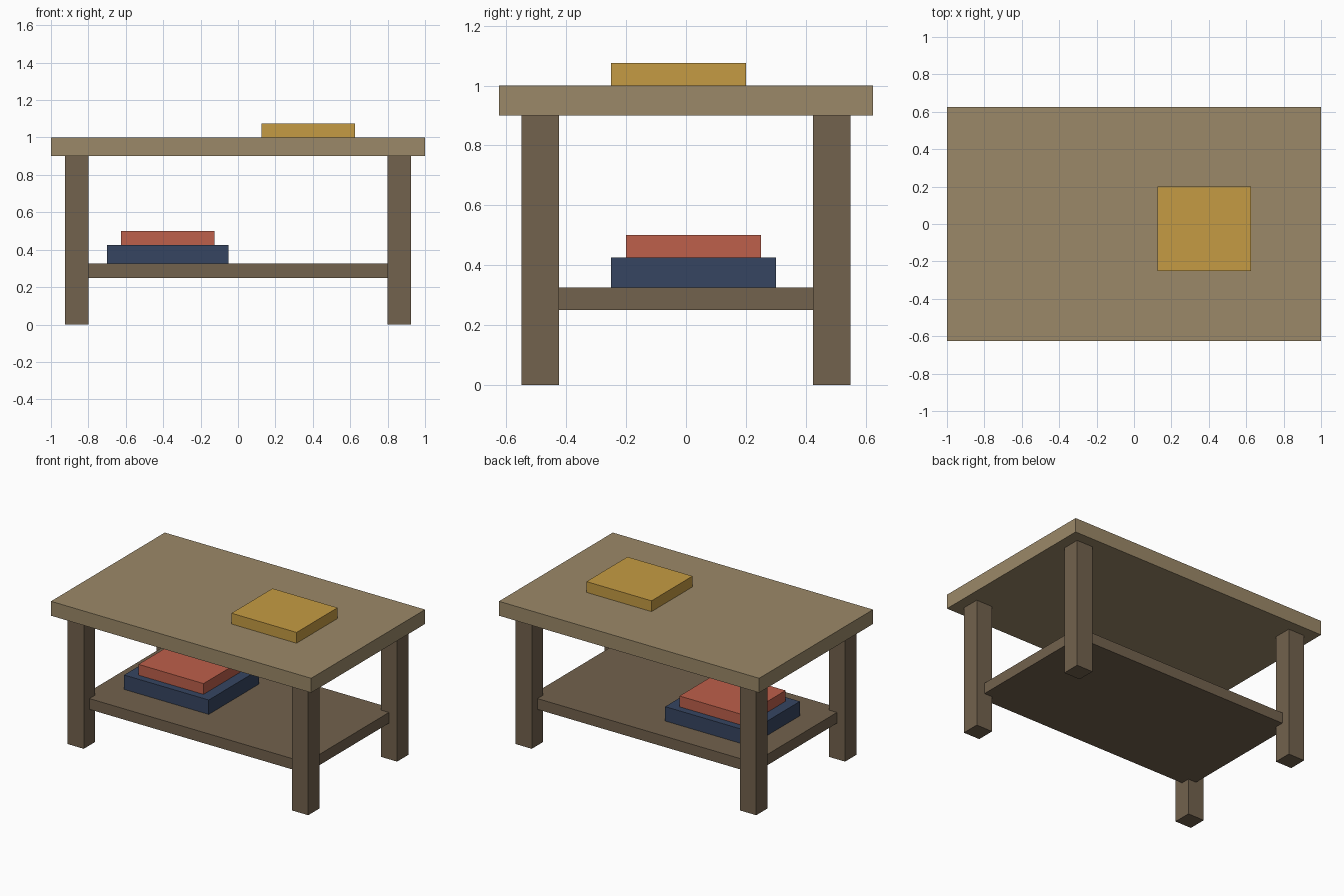
import bpy, bmesh
from mathutils import Vector

if "Cube" in bpy.data.objects:
    bpy.data.objects.remove(bpy.data.objects["Cube"])


def material(name, rgb):
    m = bpy.data.materials.new(name)
    m.diffuse_color = (*rgb, 1)
    m.use_nodes = True
    m.node_tree.nodes["Principled BSDF"].inputs["Base Color"].default_value = m.diffuse_color
    return m


def box(name, lo, hi, mat):
    """Axis-aligned box between two opposite corners."""
    lo, hi = Vector(lo), Vector(hi)
    bm = bmesh.new()
    bmesh.ops.create_cube(bm, size=1)
    bmesh.ops.scale(bm, vec=hi - lo, verts=bm.verts)
    mesh = bpy.data.meshes.new(name)
    bm.to_mesh(mesh)
    bm.free()
    mesh.materials.append(mat)
    ob = bpy.data.objects.new(name, mesh)
    ob.location = (lo + hi) / 2
    bpy.context.collection.objects.link(ob)
    return ob


light_wood = material("light_wood", (0.33, 0.25, 0.14))
dark_wood = material("dark_wood", (0.17, 0.122, 0.075))
yellow = material("yellow_cover", (0.56, 0.33, 0.056))
red = material("red_cover", (0.51, 0.115, 0.07))
blue = material("blue_cover", (0.037, 0.06, 0.12))

# Table top
box("table_top", (-1, -0.625, 0.9), (1, 0.625, 1.0), light_wood)

# Four square legs
LEG_X, LEG_Y, HALF = 0.8625, 0.4875, 0.0625
for side, sx in (("left", -1), ("right", 1)):
    for end, sy in (("front", -1), ("back", 1)):
        x, y = sx * LEG_X, sy * LEG_Y
        box(f"{end}_{side}_leg", (x - HALF, y - HALF, 0), (x + HALF, y + HALF, 0.9), dark_wood)

# Lower shelf, let into the middle of the legs
box("lower_shelf", (-LEG_X, -LEG_Y, 0.25), (LEG_X, LEG_Y, 0.325), dark_wood)

# Books on the shelf and on the top
box("large_blue_book", (-0.7, -0.25, 0.325), (-0.05, 0.3, 0.425), blue)
box("small_red_book", (-0.625, -0.2, 0.425), (-0.125, 0.25, 0.5), red)
box("yellow_book", (0.125, -0.25, 1.0), (0.625, 0.2, 1.075), yellow)
